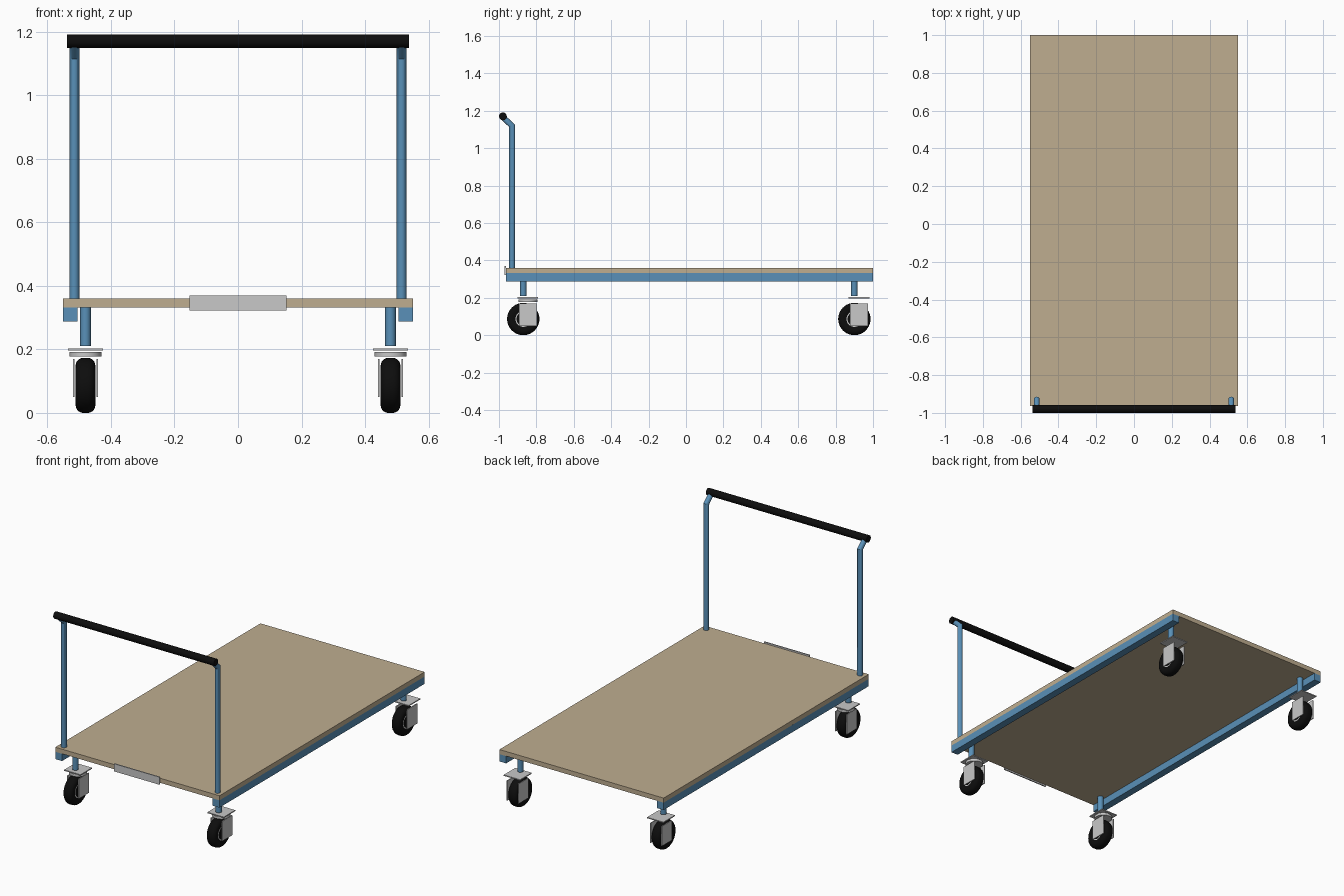
import bpy, bmesh, math
from mathutils import Vector

cube = bpy.data.objects.get("Cube")
if cube:
    bpy.data.objects.remove(cube, do_unlink=True)


def material(name, rgb):
    m = bpy.data.materials.new(name)
    m.use_nodes = True
    m.diffuse_color = (*rgb, 1)
    bsdf = m.node_tree.nodes["Principled BSDF"]
    bsdf.inputs["Base Color"].default_value = (*rgb, 1)
    bsdf.inputs["Roughness"].default_value = 0.6
    return m


WOOD = material("tan wood", (0.52, 0.42, 0.28))
BLUE = material("blue paint", (0.10, 0.28, 0.48))
STEEL = material("light grey steel", (0.58, 0.58, 0.58))
BLACK = material("black rubber", (0.004, 0.004, 0.004))


def finish(name, bm, mats, smooth=False):
    bmesh.ops.recalc_face_normals(bm, faces=bm.faces)
    mesh = bpy.data.meshes.new(name)
    bm.to_mesh(mesh)
    bm.free()
    for m in mats:
        mesh.materials.append(m)
    ob = bpy.data.objects.new(name, mesh)
    bpy.context.collection.objects.link(ob)
    if smooth:
        bpy.ops.object.select_all(action="DESELECT")
        ob.select_set(True)
        bpy.context.view_layer.objects.active = ob
        bpy.ops.object.shade_smooth_by_angle(angle=math.radians(35))
    return ob


def box(name, low, high, mat):
    low, high = Vector(low), Vector(high)
    bm = bmesh.new()
    bmesh.ops.create_cube(bm, size=1)
    bmesh.ops.scale(bm, vec=high - low, verts=bm.verts)
    bmesh.ops.translate(bm, vec=(low + high) / 2, verts=bm.verts)
    return finish(name, bm, [mat])


def tube(name, path, radius, mat, sides=24):
    """Round bar along a path, with mitred bends and capped ends."""
    path = [Vector(p) for p in path]
    bm = bmesh.new()
    rings = []
    for i, p in enumerate(path):
        a = (p - path[i - 1]).normalized() if i else None
        b = (path[i + 1] - p).normalized() if i + 1 < len(path) else None
        t = ((a or b) + (b or a)).normalized()
        side = Vector((0, 1, 0)) if abs(t.x) > 0.9 else Vector((1, 0, 0))
        up = t.cross(side)
        stretch = 1 / t.dot(a or b)
        angles = [math.tau * k / sides for k in range(sides)]
        rings.append([bm.verts.new(p + radius * (side * math.cos(w) + up * math.sin(w) * stretch))
                      for w in angles])
    for r, s in zip(rings, rings[1:]):
        for k in range(sides):
            n = (k + 1) % sides
            bm.faces.new((r[k], r[n], s[n], s[k]))
    bm.faces.new(rings[0])
    bm.faces.new(rings[-1])
    return finish(name, bm, [mat], True)


def wheel(name, centre, radius, half):
    """Rounded tyre with a steel hub ring on each side, lathed about x."""
    profile = [(half * 0.8, 0), (half * 0.8, 0.036), (half * 0.8, 0.042), (half * 0.92, 0.05)]
    shoulder = 0.024
    for i in range(7):
        w = math.pi / 2 * i / 6
        profile.append((half - shoulder * (1 - math.cos(w)),
                        radius - shoulder * (1 - math.sin(w))))
    profile += [(-x, r) for x, r in reversed(profile)]
    bm = bmesh.new()
    verts = [bm.verts.new((x, 0, r)) for x, r in profile]
    edges = [bm.edges.new(pair) for pair in zip(verts, verts[1:])]
    bmesh.ops.spin(bm, geom=verts + edges, cent=(0, 0, 0), axis=(1, 0, 0),
                   angle=math.tau, steps=40)
    bmesh.ops.remove_doubles(bm, verts=bm.verts, dist=1e-5)
    for f in bm.faces:
        reach = [math.hypot(v.co.y, v.co.z) for v in f.verts]
        f.material_index = int(min(reach) > 0.035 and max(reach) < 0.043)
    bmesh.ops.translate(bm, vec=centre, verts=bm.verts)
    return finish(name, bm, [BLACK, STEEL], True)


# Platform deck, name plate and handle grip
FRONT = -0.963
box("deck", (-0.55, FRONT, 0.332), (0.55, 1, 0.36), WOOD)
box("front_plate", (-0.153, FRONT - 0.007, 0.323), (0.153, FRONT, 0.369), STEEL)
tube("handle_grip", [(-0.538, -0.979, 1.17), (0.538, -0.979, 1.17)], 0.021, BLACK)

for label, s in (("left", 1), ("right", -1)):
    # Side rails under the deck
    xs = sorted((s * 0.505, s * 0.55))
    box(label + "_rail", (xs[0], FRONT, 0.288), (xs[1], 1, 0.332), BLUE)

    # Handle uprights, bent forward at the top
    x = s * 0.515
    tube(label + "_upright", [(x, -0.93, 0.36), (x, -0.93, 1.12), (x, -0.979, 1.165)],
         0.0155, BLUE)

    # Casters
    for end, y in (("front", -0.87), ("rear", 0.9)):
        tag = end + "_" + label
        x, yc = s * 0.48, y + 0.025
        tube(tag + "_caster_post", [(x, y, 0.21), (x, y, 0.333)], 0.0168, BLUE)
        box(tag + "_mount_plate", (x - 0.055, yc - 0.055, 0.197),
            (x + 0.055, yc + 0.055, 0.203), STEEL)
        if end == "front":
            tube(tag + "_swivel_disc", [(x, yc, 0.177), (x, yc, 0.192)], 0.05, STEEL, 32)
        for side, d in (("outer", s), ("inner", -s)):
            px = x + d * 0.037
            box(tag + "_" + side + "_fork", (px - 0.0028, yc - 0.048, 0.05),
                (px + 0.0028, yc + 0.048, 0.17), STEEL)
        wheel(tag + "_wheel", (x, y, 0.0865), 0.0865, 0.031)
